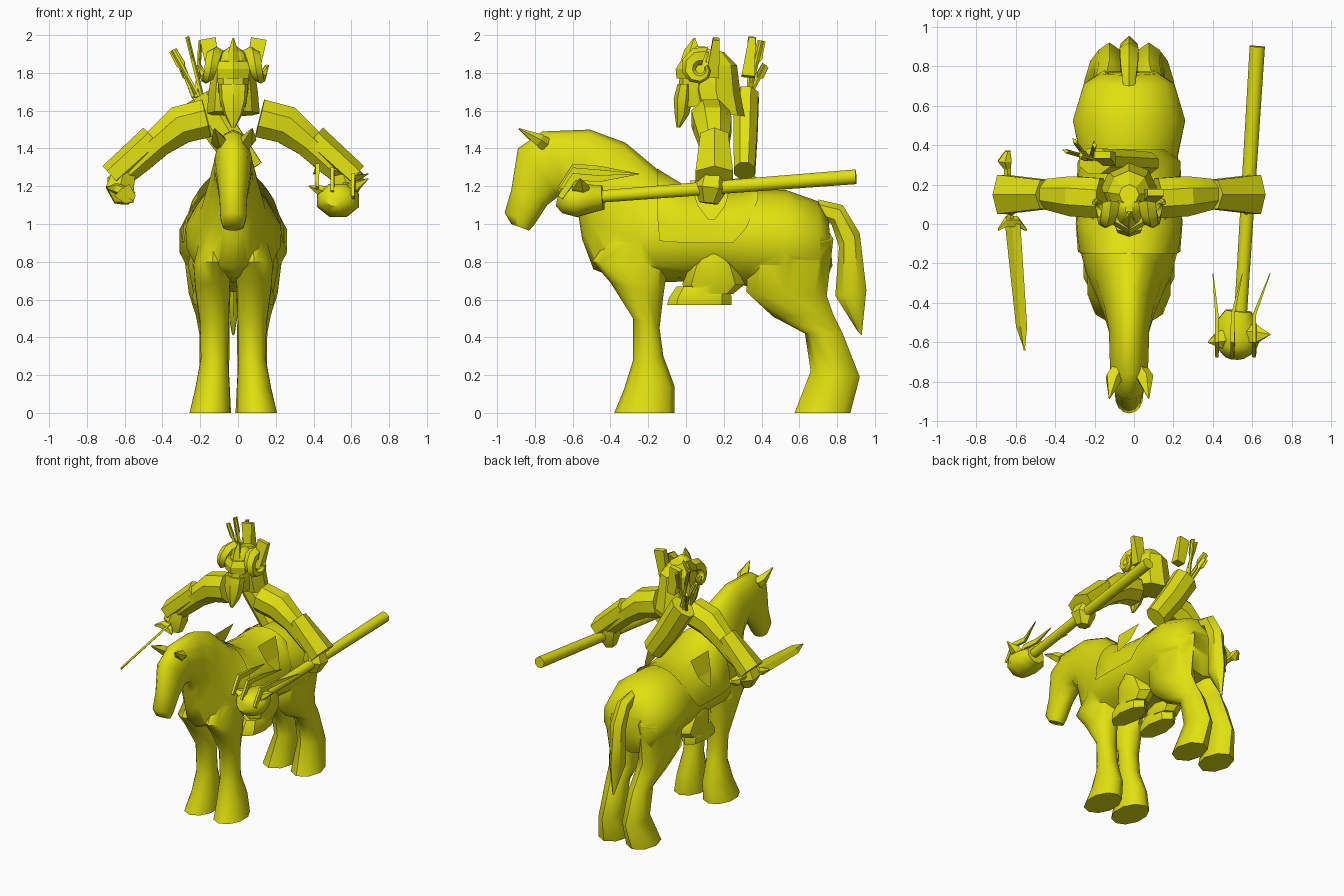
import bpy, bmesh, math
from mathutils import Vector

CX = -0.025  # symmetry plane of horse and rider
mat = bpy.data.materials.new("yellow")
mat.diffuse_color = (0.75, 0.75, 0.005, 1)


def shade(ob, angle):
    bpy.ops.object.select_all(action='DESELECT')
    ob.select_set(True)
    bpy.context.view_layer.objects.active = ob
    bpy.ops.object.shade_smooth_by_angle(angle=math.radians(angle))


def finish(name, rings, angle=45, closed=True, caps=True):
    """Skin a list of point rings into one object."""
    bm = bmesh.new()
    vs = [[bm.verts.new(p) for p in r] for r in rings]
    n = len(vs[0])
    for a, b in zip(vs, vs[1:]):
        for i in range(n if closed else n - 1):
            j = (i + 1) % n
            bm.faces.new((a[i], a[j], b[j], b[i]))
    if caps:
        bm.faces.new(vs[0][::-1])
        bm.faces.new(vs[-1])
    bmesh.ops.recalc_face_normals(bm, faces=bm.faces)
    me = bpy.data.meshes.new(name)
    bm.to_mesh(me)
    bm.free()
    me.materials.append(mat)
    ob = bpy.data.objects.new(name, me)
    bpy.context.collection.objects.link(ob)
    if angle:
        shade(ob, angle)
    return ob


def union(base, others, angle):
    """Merge closed parts into the base and drop hidden inner faces."""
    for o in others:
        m = base.modifiers.new("merge", 'BOOLEAN')
        m.operation, m.solver, m.object = 'UNION', 'EXACT', o
        bpy.context.view_layer.objects.active = base
        bpy.ops.object.modifier_apply(modifier=m.name)
        bpy.data.objects.remove(o)
    shade(base, angle)


def loft(name, rows, side=1, n=12, angle=50):
    """Rows: (y, z) edge, opposite (y, z) edge, half width, x offset."""
    rings = []
    for ya, za, yb, zb, hw, xo in rows:
        ring = []
        for i in range(n):
            t = 2 * math.pi * i / n
            c = (1 - math.cos(t)) / 2
            ring.append((CX + side * xo + hw * math.sin(t),
                         ya + (yb - ya) * c, za + (zb - za) * c))
        rings.append(ring)
    return finish(name, rings, angle)


def tube(name, pts, radii, n=8, angle=45):
    """Tube through world points, radii are numbers or (sideways, upward)."""
    pts = [Vector(p) for p in pts]
    axis = (pts[-1] - pts[0]).normalized()
    u = axis.cross(Vector((0, 1, 0)) if abs(axis.z) > 0.9 else Vector((0, 0, 1))).normalized()
    rings = []
    for i, (p, r) in enumerate(zip(pts, radii)):
        t = (pts[min(i + 1, len(pts) - 1)] - pts[max(i - 1, 0)]).normalized()
        v = t.cross(u).normalized()
        ru, rv = r if isinstance(r, tuple) else (r, r)
        rings.append([p + u * ru * math.cos(2 * math.pi * (k + .5) / n)
                      + v * rv * math.sin(2 * math.pi * (k + .5) / n) for k in range(n)])
    return finish(name, rings, angle)


def at(s, x, y, z):
    return (CX + s * x, y, z)


# Horse head, neck and barrel
horse = loft("horse_body", [
    (-.925, 1.0, -.83, .965, .055, 0), (-.96, 1.06, -.80, 1.0, .07, 0),
    (-.925, 1.18, -.735, 1.10, .075, 0),
    (-.89, 1.40, -.67, 1.15, .095, 0), (-.76, 1.49, -.60, 1.15, .10, 0),
    (-.51, 1.50, -.57, 1.05, .105, 0), (-.32, 1.43, -.55, .92, .13, 0),
    (-.14, 1.28, -.49, .76, .175, 0), (-.06, 1.22, -.36, .71, .225, 0),
    (.02, 1.18, -.2, .69, .258, 0),
    (.2, 1.15, .15, .70, .25, 0), (.38, 1.18, .33, .67, .255, 0),
    (.53, 1.18, .52, .64, .292, 0), (.70, 1.12, .72, .66, .235, 0),
    (.755, 1.02, .775, .78, .15, 0)], n=14, angle=60)

# Tail
loft("tail", [(.70, 1.13, .72, 1.02, .035, 0), (.83, 1.10, .77, 1.0, .05, 0),
              (.92, .95, .81, .88, .055, 0), (.955, .65, .79, .62, .05, 0),
              (.93, .41, .91, .43, .008, 0)], n=6)

legs, armour = [], []
for s, tag in ((-1, "right"), (1, "left")):
    # Horse legs and ears
    legs.append(loft("front_leg_" + tag, [
        (-.36, 1.0, -.14, .98, .06, .10), (-.495, .80, -.1, .76, .105, .11),
        (-.40, .69, -.12, .62, .095, .11),
        (-.28, .5, -.14, .45, .08, .1), (-.28, .28, -.12, .3, .075, .1),
        (-.33, .12, -.06, .14, .095, .11), (-.38, 0, -.06, 0, .112, .125)], s, 10, 60))
    legs.append(loft("hind_leg_" + tag, [
        (.42, .98, .70, 1.06, .08, .10), (.33, .82, .78, .92, .14, .125),
        (.32, .64, .745, .62, .11, .125),
        (.46, .51, .78, .52, .088, .11), (.63, .42, .83, .42, .08, .1),
        (.66, .22, .92, .19, .078, .1), (.575, 0, .87, 0, .108, .12)], s, 8, 60))
    tube("horse_ear_" + tag, [at(s, .055, -.745, 1.42), at(s, .08, -.78, 1.445),
                              at(s, .10, -.885, 1.505)], [(.045, .04), (.045, .035), .003], 5, 20)

    # Rider calf, boot and hanging skirt flap
    calf = loft("calf_" + tag, [(.09, .84, .2, .84, .06, .17), (.02, .78, .27, .78, .09, .15),
                                (-.02, .68, .31, .68, .09, .13), (.02, .63, .25, .63, .08, .13)], s, 8)
    boot = loft("boot_" + tag, [(-.05, .67, .22, .67, .07, .13), (-.09, .61, .24, .62, .09, .13),
                                (-.1, .57, .24, .57, .08, .13)], s, 8, 30)
    union(calf, [boot], 40)
    finish("skirt_flap_" + tag, [
        [at(s, .18, .02, 1.23), at(s, .18, .24, 1.23)],
        [at(s, .23, .06, 1.10), at(s, .23, .21, 1.10)],
        [at(s, .275, .12, 1.02), at(s, .275, .15, 1.02)]], 0, False, False)

    # Arm, bracer and hand
    arm = tube("upper_arm_" + tag, [at(s, .14, .13, 1.56), at(s, .28, .14, 1.525),
                                    at(s, .40, .15, 1.43), at(s, .5, .15, 1.34),
                                    at(s, .60, .14, 1.24)],
               [.11, .11, .085, .08, .06], 8)
    bracer = tube("bracer_" + tag, [at(s, .425, .15, 1.455), at(s, .645, .15, 1.255)],
                  [(.085, .075), (.115, .07)], 6, 20)
    hand = tube("hand_" + tag, [at(s, .58, .14, 1.27), at(s, .60, .13, 1.19), at(s, .59, .12, 1.11)],
                [(.07, .075), (.085, .09), (.045, .05)], 6, 30)
    union(arm, [bracer, hand], 30)

    # Layered shoulder armour and chest disc
    for k, (x, z, r) in enumerate([(.11, 1.655, .2), (.25, 1.59, .18)]):
        armour.append(tube(
            f"shoulder_plate_{k}_{tag}",
            [at(s, x - .06, .15, z + .04), at(s, x + .02, .15, z + .02),
             at(s, x + .11, .15, z - .04)],
            [(r * .8, .08), (r, .10), (r * .95, .075)], 7, 20))
    armour.append(tube("chest_disc_" + tag, [at(s, .17, .06, 1.59), at(s, .18, -.03, 1.58),
                                             at(s, .18, -.05, 1.575)], [.1, .092, .06], 8, 20))

    # Curled helmet horn
    rings = []
    for k in range(9):
        a = math.radians(110 - 40 * k)
        r, rad = .075 - .005 * k, .052 - .005 * k
        p = Vector(at(s, .09 + .011 * k, .075 - r * math.cos(a), 1.82 + r * math.sin(a)))
        rings.append([p + rad * Vector((
            math.sin(b), -math.cos(a) * math.cos(b), math.sin(a) * math.cos(b)))
            for b in (2 * math.pi * i / 6 for i in range(6))])
    finish("horn_" + tag, rings, 40)
    # Upright crest plate
    y = .14 if s > 0 else .33
    tube("crest_plate_" + tag, [at(s, .10, y, 1.78), at(s, .135, y + .02, 1.98)],
         [(.045, .05), (.06, .025)], 4, 0)
union(horse, legs, 50)

# Saddle blanket
rows = []
for y, low, hw, top in [(-.15, 1.02, .25, 1.295), (-.14, .91, .26, 1.285), (0, .9, .272, 1.20),
                        (.25, .9, .265, 1.175), (.32, .98, .265, 1.185), (.38, 1.13, .268, 1.195)]:
    mid = .93
    end = math.acos((low - mid) / (top - mid))
    rows.append([(CX + hw * math.sin(t), y, mid + (top - mid) * math.cos(t))
                 for t in (end * (k / 5 - 1) for k in range(11))])
finish("saddle_blanket", rows, 50, False, False)

# Rider torso and neck
torso = loft("torso", [(-.05, 1.08, .30, 1.08, .225, 0), (-.05, 1.2, .29, 1.2, .205, 0),
                       (-.04, 1.4, .28, 1.4, .175, 0), (-.04, 1.55, .29, 1.55, .19, 0),
                       (0, 1.68, .26, 1.68, .12, 0)], n=10)
# Overlapping mantle layers
for k, (z, hw, f, b) in enumerate([(1.51, .22, -.045, .37), (1.58, .24, -.048, .36),
                                   (1.65, .2, -.04, .34)]):
    armour.append(loft(f"mantle_{k}", [
        (f, z - .02, b, z - .06, hw, 0), (f + .02, z + .06, b - .03, z + .04, hw * .85, 0),
        (f + .06, z + .1, b - .12, z + .08, hw * .5, 0)], n=9, angle=20))
union(torso, armour, 25)
# Head, hair, helmet brow and spike, beard
head = loft("head", [(-.02, 1.62, .16, 1.62, .07, 0), (-.04, 1.72, .18, 1.72, .085, 0),
                     (-.03, 1.82, .18, 1.82, .09, 0), (.01, 1.9, .15, 1.91, .065, 0),
                     (.05, 1.94, .1, 1.94, .02, 0)], n=10)
union(head, [
    loft("hair", [(.06, 1.60, .31, 1.57, .14, 0), (.03, 1.72, .29, 1.68, .13, 0),
                  (.05, 1.84, .27, 1.84, .11, 0), (.1, 1.93, .2, 1.91, .05, 0)], n=8),
    loft("spike", [(-.035, 1.84, .06, 1.84, .045, 0), (-.01, 1.92, .08, 1.92, .025, 0),
                   (.04, 1.985, .05, 1.985, .004, 0)], n=5),
    loft("brow", [(-.05, 1.77, .15, 1.77, .095, 0), (-.055, 1.82, .16, 1.83, .1, 0),
                  (-.03, 1.86, .15, 1.87, .09, 0)], n=6),
    loft("beard", [(-.045, 1.74, .04, 1.74, .08, 0), (-.065, 1.66, .04, 1.66, .075, 0),
                   (-.06, 1.58, .02, 1.58, .05, 0), (-.05, 1.51, -.03, 1.51, .01, 0)], n=7)], 30)

# Quiver with arrows
tube("quiver", [(.06, .31, 1.28), (-.08, .315, 1.48), (-.2, .32, 1.68)],
     [(.06, .085), (.068, .095), (.07, .1)], 8, 30)
for k, (x, y, z) in enumerate([(-.27, .35, 1.99), (-.345, .37, 1.92), (-.2, .40, 1.97), (-.3, .42, 1.84)]):
    end = Vector((x, y, z))
    base = Vector((-.19 - .015 * k, .33, 1.67))
    tube(f"arrow_{k}", [base, end], [.012, .012], 5, 0)
    tube(f"fletching_{k}", [base.lerp(end, .58), base.lerp(end, .7), end],
         [(.006, .012), (.005, .035), (.005, .03)], 4, 0)

# Club: shaft, knobbed head, leaf plumes, side spikes
tube("club_shaft", [(.625, .9, 1.25), (.54, -.46, 1.145)], [.042, .035], 8)
tube("club_head", [(.53, -.44, 1.14), (.52, -.5, 1.135), (.53, -.58, 1.125), (.52, -.64, 1.13),
                   (.51, -.675, 1.14)], [(.07, .07), (.11, .08), (.12, .095), (.10, .08), .05], 8, 50)
for k, (x, tx, h) in enumerate([(.42, .40, .02), (.50, .55, 0), (.61, .69, -.03)]):
    tube(f"club_plume_{k}", [(x, -.665, 1.17 + h), (x, -.59, 1.28 + h), (x, -.46, 1.27 + h),
                             (tx, -.25, 1.265)], [(.012, .02), (.015, .03), (.012, .025), .003], 4, 0)
for k, tip in enumerate([(.375, -.6, 1.2), (.69, -.56, 1.24)]):
    root, tip = Vector((.52, -.56, 1.14)), Vector(tip)
    tube(f"club_spike_{k}", [root, root.lerp(tip, .6), tip], [.05, (.05, .03), .003], 5, 0)

# Sword: grip, pommel, guard, tilted flat blade
tube("sword_grip", [(-.645, .33, 1.23), (-.625, 0, 1.18)], [.02, .02], 6)
tube("sword_pommel", [(-.64, .27, 1.22), (-.655, .32, 1.23), (-.64, .37, 1.24)],
     [.015, .04, .015], 6, 0)
tube("sword_guard", [(-.69, -.03, 1.19), (-.65, .01, 1.19), (-.59, .01, 1.17), (-.545, -.03, 1.16)],
     [.008, .03, .03, .008], 5, 0)
edge, flat = Vector((.78, 0, .62)), Vector((-.62, 0, .78))
finish("sword_blade", [[Vector(p) + edge * w, Vector(p) + flat * .008,
                        Vector(p) - edge * w, Vector(p) - flat * .008]
                       for p, w in [((-.615, 0, 1.18), .05), ((-.57, -.52, 1.13), .036),
                                    ((-.555, -.64, 1.12), .002)]], 0)
